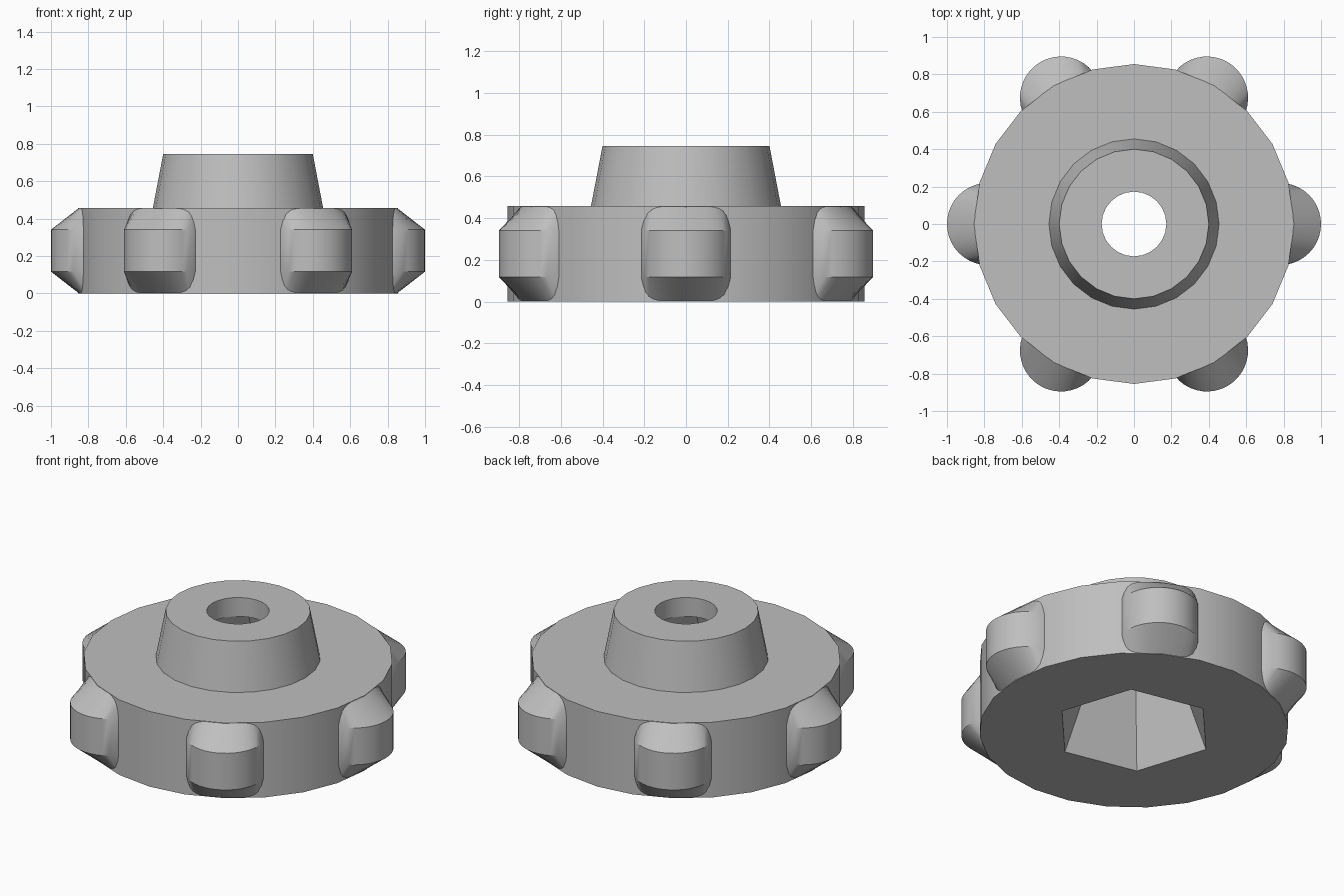
import bpy, bmesh
from math import sin, cos, pi, radians

if "Cube" in bpy.data.objects:
    bpy.data.objects.remove(bpy.data.objects["Cube"], do_unlink=True)

# One plain grey for the whole knob
GREY = (0.52, 0.52, 0.52, 1)
grey = bpy.data.materials.new("plain grey")
grey.use_nodes = True
grey.diffuse_color = GREY
grey.node_tree.nodes["Principled BSDF"].inputs["Base Color"].default_value = GREY


def loft(name, rings, closed_loop):
    """Skin a list of point rings; either cap the ends or join last to first."""
    bm = bmesh.new()
    loops = [[bm.verts.new(p) for p in ring] for ring in rings]
    pairs = list(zip(loops, loops[1:]))
    if closed_loop:
        pairs.append((loops[-1], loops[0]))
    else:
        bm.faces.new(loops[0])
        bm.faces.new(loops[-1])
    n = len(loops[0])
    for a, b in pairs:
        for i in range(n):
            k = (i + 1) % n
            bm.faces.new((a[i], a[k], b[k], b[i]))
    bmesh.ops.recalc_face_normals(bm, faces=bm.faces)
    mesh = bpy.data.meshes.new(name)
    bm.to_mesh(mesh)
    bm.free()
    mesh.materials.append(grey)
    obj = bpy.data.objects.new(name, mesh)
    bpy.context.collection.objects.link(obj)
    bpy.ops.object.select_all(action="DESELECT")
    obj.select_set(True)
    bpy.context.view_layer.objects.active = obj
    bpy.ops.object.shade_smooth_by_angle(angle=radians(28))
    return obj


SIDES = 24
STEP = 2 * pi / SIDES


def circle(r, z):
    return [(r * cos(i * STEP), r * sin(i * STEP), z) for i in range(SIDES)]


def hexagon(r, z, turn=radians(3)):
    # Corners fall on every fourth point, the rest lie along the flats
    pts = []
    for i in range(SIDES):
        off = ((i + 1) % 4) * STEP
        d = r * cos(pi / 6) / cos(off - pi / 6)
        a = i * STEP + turn
        pts.append((d * cos(a), d * sin(a), z))
    return pts


# Disc, tapered neck, bore and tapered hexagonal pocket as one closed skin
TOP, NECK_TOP, POCKET_TOP = 0.458, 0.745, 0.63
loft("knob_body", [
    circle(0.855, 0), circle(0.855, TOP),
    circle(0.455, TOP), circle(0.4, NECK_TOP),
    circle(0.173, NECK_TOP), circle(0.173, POCKET_TOP),
    hexagon(0.202, POCKET_TOP), hexagon(0.45, 0),
], True)


# Grip lobes: round posts whose ends slope back to the disc rim
def lobe_ring(angle, radial, across, z, centre=0.78, n=40):
    pts = []
    for i in range(n):
        t = 2 * pi * i / n
        u, v = centre + radial * cos(t), across * sin(t)
        pts.append((u * cos(angle) - v * sin(angle),
                    u * sin(angle) + v * cos(angle), z))
    return pts


for k in range(6):
    a = k * pi / 3
    loft(f"grip_lobe_{k + 1}", [
        lobe_ring(a, 0.072, 0.2, 0.002),
        lobe_ring(a, 0.22, 0.22, 0.117),
        lobe_ring(a, 0.22, 0.22, 0.341),
        lobe_ring(a, 0.072, 0.2, TOP - 0.002),
    ], False)
